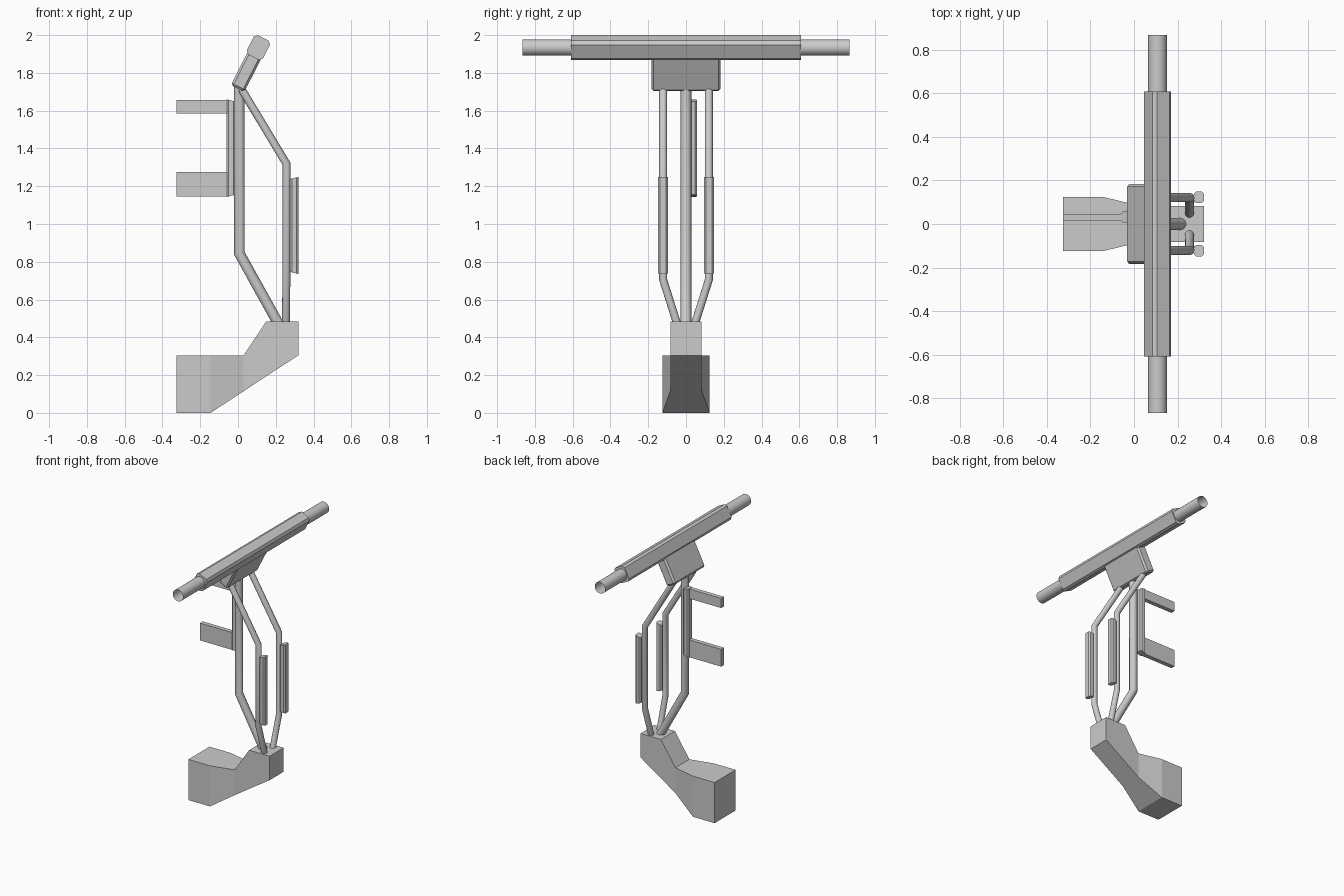
import bpy, bmesh
from math import radians, sin, cos, pi
from mathutils import Vector, Matrix

if "Cube" in bpy.data.objects:
    bpy.data.objects.remove(bpy.data.objects["Cube"])


def make(name, bm):
    bmesh.ops.recalc_face_normals(bm, faces=bm.faces)
    me = bpy.data.meshes.new(name)
    bm.to_mesh(me)
    bm.free()
    ob = bpy.data.objects.new(name, me)
    bpy.context.collection.objects.link(ob)
    return ob


def loft(name, rings, caps=True):
    bm = bmesh.new()
    rows = [[bm.verts.new(p) for p in r] for r in rings]
    n = len(rows[0])
    for a, b in zip(rows, rows[1:]):
        for i in range(n):
            j = (i + 1) % n
            bm.faces.new((a[i], a[j], b[j], b[i]))
    if caps:
        bm.faces.new(rows[0])
        bm.faces.new(rows[-1])
    return make(name, bm)


def smooth(ob):
    bpy.ops.object.select_all(action='DESELECT')
    ob.select_set(True)
    bpy.context.view_layer.objects.active = ob
    bpy.ops.object.shade_smooth_by_angle(angle=radians(35))


def octagon(w, h, c):
    # rectangle with chamfered corners
    a, b = w / 2, h / 2
    return [(-a + c, -b), (a - c, -b), (a, -b + c), (a, b - c),
            (a - c, b), (-a + c, b), (-a, b - c), (-a, -b + c)]


def tube(name, pts, r, n=16):
    # round tube with mitred bends
    pts = [Vector(p) for p in pts]
    d = [(b - a).normalized() for a, b in zip(pts, pts[1:])]
    u = d[0].orthogonal().normalized()
    v = d[0].cross(u)
    ring = [pts[0] + r * (cos(2 * pi * i / n) * u + sin(2 * pi * i / n) * v) for i in range(n)]
    rings = [ring]
    for k in range(1, len(pts)):
        nrm = d[k - 1] + d[k] if k < len(d) else d[k - 1]
        ring = [p + d[k - 1] * ((pts[k] - p).dot(nrm) / d[k - 1].dot(nrm)) for p in ring]
        rings.append(ring)
    ob = loft(name, rings)
    smooth(ob)
    return ob


def pad(name, x, y, z0, z1, outward):
    # upright pad whose ends are longer on the outward side
    w = 0.046
    sec = octagon(w, 0.052, 0.01)

    def slant(px):
        return 0.012 * (0.5 - outward * px / w)
    return loft(name, [[(x + a, y + b, z0 + slant(a)) for a, b in sec],
                       [(x + a, y + b, z1 - slant(a)) for a, b in sec]])


def box(name, lo, hi, matrix=None, bevel=0):
    lo, hi = Vector(lo), Vector(hi)
    bm = bmesh.new()
    bmesh.ops.create_cube(bm, size=1)
    bmesh.ops.scale(bm, vec=hi - lo, verts=bm.verts)
    bmesh.ops.translate(bm, vec=(lo + hi) / 2, verts=bm.verts)
    if bevel:
        bmesh.ops.bevel(bm, geom=bm.edges[:], offset=bevel, segments=1, affect='EDGES')
    if matrix:
        bm.transform(matrix)
    return make(name, bm)


# base block: x, bottom, top, half width
stations = [(-0.325, 0, 0.305, 0.125), (-0.145, 0, 0.305, 0.125),
            (0.03, 0.115, 0.305, 0.083), (0.15, 0.194, 0.485, 0.083),
            (0.32, 0.305, 0.485, 0.083)]
loft("base_block", [[(x, -w, b), (x, w, b), (x, w, t), (x, -w, t)] for x, b, t, w in stations])

# centre post
tube("centre_post", [(0.007, 0, 1.73), (0.007, 0, 0.845), (0.218, 0, 0.465)], 0.028)

# side rails with grip pads
for s, side in ((-1, "left"), (1, "right")):
    tube(side + "_rail", [(0.018, s * 0.121, 1.715), (0.256, s * 0.121, 1.32),
                          (0.256, s * 0.121, 0.705), (0.254, s * 0.045, 0.465)], 0.021)
    pad(side + "_grip_pad", 0.298, s * 0.122, 0.735, 1.25, 1)

# rear bracket with two arms
pad("bracket_bar", -0.037, 0.032, 1.143, 1.66, -1)
box("upper_arm", (-0.325, 0.014, 1.585), (-0.045, 0.047, 1.657))
box("lower_arm", (-0.325, 0.014, 1.145), (-0.045, 0.047, 1.275))

# tilted head: plate, long bar and open pipe
tilt = Matrix.Translation((0.108, 0, 1.934)) @ Matrix.Rotation(radians(27), 4, 'Y')
box("head_plate", (-0.04, -0.183, -0.243), (0.04, 0.183, 0.0), tilt, 0.012)
loft("head_bar", [[tilt @ Vector((a, y, b)) for a, b in octagon(0.096, 0.114, 0.016)]
                  for y in (-0.608, 0.608)])
circle = [(0.043 * cos(pi * i / 12), 0.043 * sin(pi * i / 12)) for i in range(24)]
pipe = loft("head_pipe", [[(0.108 + a, y, 1.934 + b) for a, b in circle]
                          for y in (-0.866, 0.866)], caps=False)
smooth(pipe)
